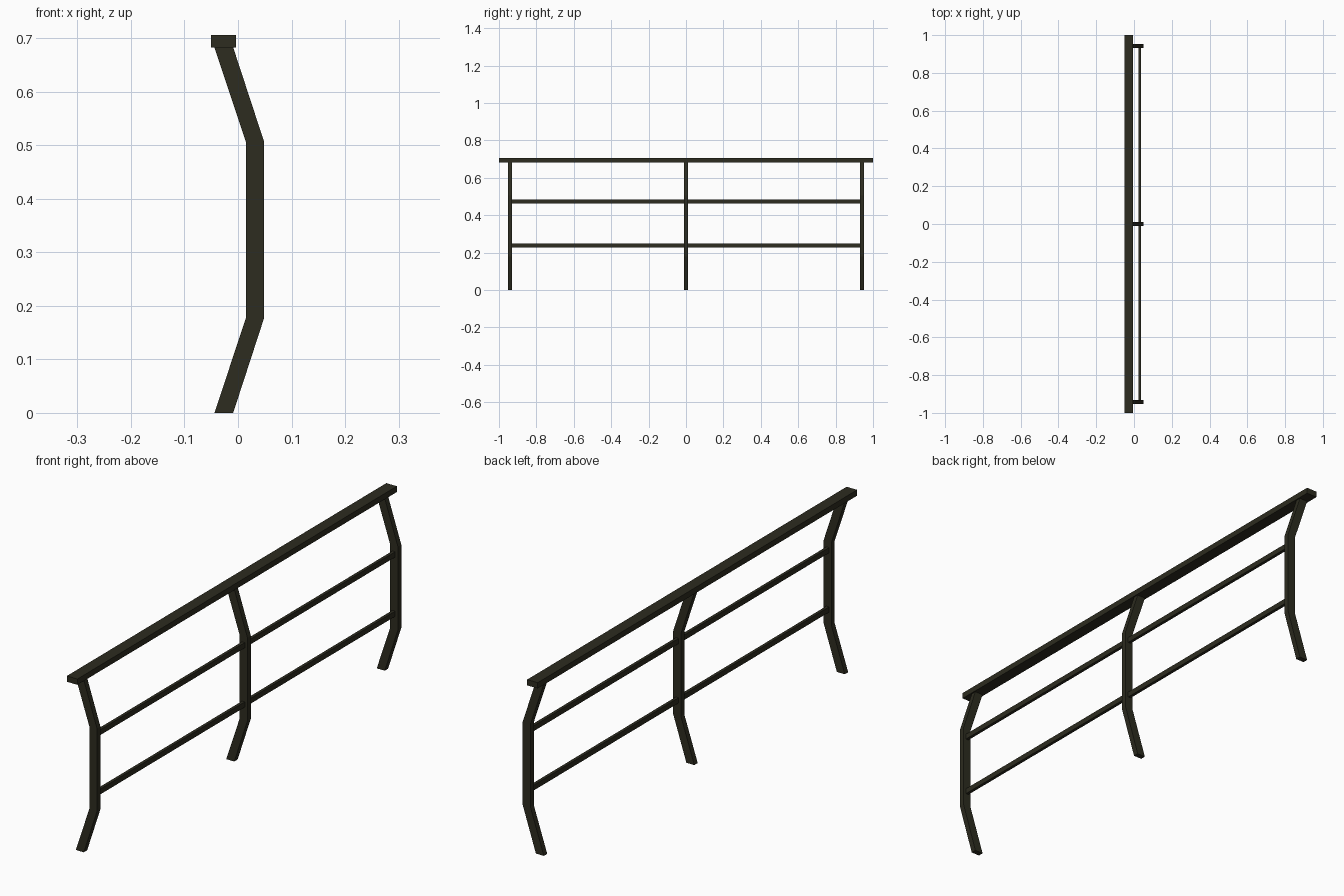
import bpy, bmesh

if "Cube" in bpy.data.objects:
    bpy.data.objects.remove(bpy.data.objects["Cube"])

mat = bpy.data.materials.new("dark olive metal")
mat.diffuse_color = (0.026, 0.025, 0.014, 1)
mat.use_nodes = True
mat.node_tree.nodes["Principled BSDF"].inputs["Base Color"].default_value = mat.diffuse_color

def finish(name, bm):
    bmesh.ops.recalc_face_normals(bm, faces=bm.faces)
    me = bpy.data.meshes.new(name)
    bm.to_mesh(me)
    bm.free()
    me.materials.append(mat)
    bpy.context.collection.objects.link(bpy.data.objects.new(name, me))

def extrude_profile(name, pts, y0, y1):
    """Extrude an xz outline along y."""
    bm = bmesh.new()
    face = bm.faces.new([bm.verts.new((x, y0, z)) for x, z in pts])
    ext = bmesh.ops.extrude_face_region(bm, geom=[face])
    bmesh.ops.translate(bm, vec=(0, y1 - y0, 0),
                        verts=[v for v in ext["geom"] if isinstance(v, bmesh.types.BMVert)])
    finish(name, bm)

def bar(name, x0, x1, z0, z1, y):
    extrude_profile(name, [(x0, z0), (x1, z0), (x1, z1), (x0, z1)], -y, y)

# Bent posts
right = [(-0.009, 0), (0.049, 0.178), (0.049, 0.506), (-0.009, 0.683)]
left = [(-0.044, 0.683), (0.015, 0.506), (0.015, 0.178), (-0.044, 0)]
for i, y in enumerate((-0.942, 0, 0.942)):
    extrude_profile(f"post_{i + 1}", right + left, y - 0.0105, y + 0.0105)

# Handrail on top
bar("handrail", -0.05, -0.004, 0.683, 0.706, 1.0)

# Horizontal rails through the posts
for name, z in (("lower_rail", 0.238), ("upper_rail", 0.473)):
    bar(name, 0.025, 0.037, z - 0.0105, z + 0.0105, 0.942)
